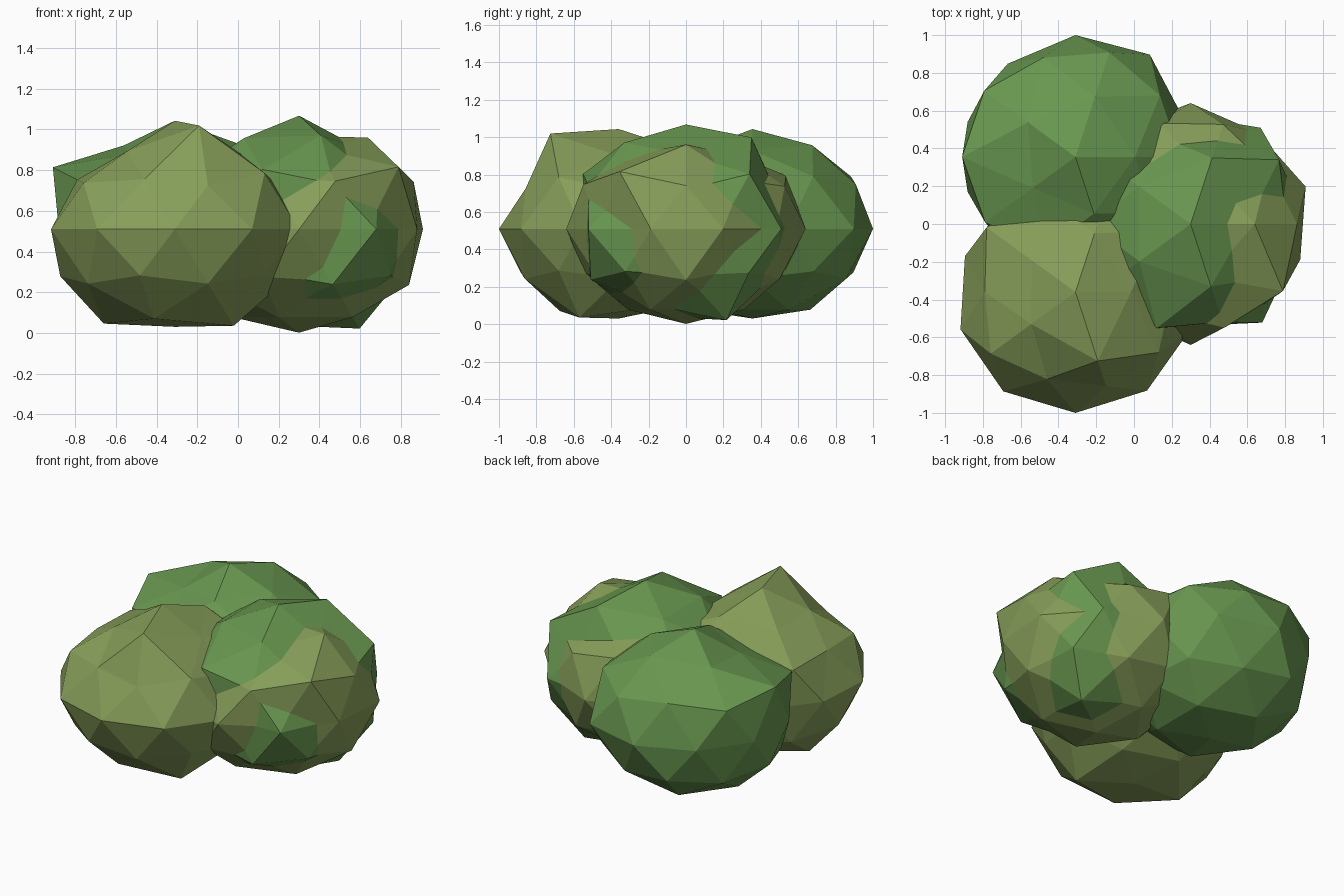
import bpy, bmesh, math

# ring of the icosphere, keyed by unit height: (name, first azimuth, step)
RINGS = {1.0: ("top", 0, 360), 0.851: ("cap", 0, 72), 0.526: ("shoulder", 36, 72),
         0.447: ("upper", 0, 72), 0.0: ("middle", 18, 36), -0.447: ("lower", 36, 72),
         -0.526: ("haunch", 0, 72), -0.851: ("base", 36, 72), -1.0: ("bottom", 0, 360)}


def material(name, rgb):
    m = bpy.data.materials.new(name)
    m.diffuse_color = (*rgb, 1)
    return m


def clump(name, x, y, mat, **radii):
    """Faceted leaf ball: icosphere whose rings get uneven radii, squashed in z."""
    bm = bmesh.new()
    bmesh.ops.create_icosphere(bm, subdivisions=2, radius=1)
    for v in bm.verts:
        d = v.co.normalized()
        ring, first, step = RINGS[min(RINGS, key=lambda h: abs(h - d.z))]
        az = math.degrees(math.atan2(d.y, d.x))
        r = radii.get(ring, 0.62)
        if isinstance(r, list):
            r = r[round((az - first) / step) % len(r)]
        v.co = (x + d.x * r, y + d.y * r, 0.51 + d.z * r * 0.82)
    me = bpy.data.meshes.new(name)
    bm.to_mesh(me)
    bm.free()
    me.materials.append(mat)
    bpy.context.collection.objects.link(bpy.data.objects.new(name, me))


green = material("leaf_green", (0.14, 0.31, 0.08))
olive = material("leaf_olive", (0.24, 0.34, 0.10))

# back left clump
clump("back_clump", -0.31, 0.355, green, top=0.65, bottom=0.585,
      cap=[0.60, 0.64, 0.59, 0.53, 0.60],
      shoulder=[0.65, 0.65, 0.705, 0.60, 0.60],
      upper=[0.62, 0.65, 0.667, 0.66, 0.60],
      middle=[0.61, 0.67, 0.645, 0.61, 0.60, 0.60, 0.61, 0.60, 0.60, 0.60],
      lower=[0.62, 0.635, 0.62, 0.60, 0.60])

# front left clump
clump("front_clump", -0.31, -0.36, olive, top=0.65, bottom=0.585,
      cap=[0.56, 0.62, 0.54, 0.55, 0.73],
      shoulder=[0.65, 0.62, 0.564, 0.57, 0.64],
      upper=[0.57, 0.62, 0.65, 0.62, 0.585],
      middle=[0.60, 0.60, 0.60, 0.60, 0.615, 0.64, 0.65, 0.64, 0.645, 0.64],
      lower=[0.61, 0.61, 0.63, 0.62, 0.61],
      base=[0.60, 0.60, 0.665, 0.63, 0.68])

# right side: two interleaved clumps sharing one centre
clump("right_outer_clump", 0.30, 0.0, olive, top=0.56, bottom=0.62,
      cap=[0.645, 0.56, 0.57, 0.57, 0.57],
      shoulder=[0.60, 0.66, 0.57, 0.58, 0.71],
      upper=[0.63, 0.62, 0.58, 0.58, 0.645],
      middle=[0.64, 0.60, 0.64, 0.62, 0.60, 0.60, 0.60, 0.64, 0.57, 0.61],
      lower=[0.58, 0.62, 0.60, 0.64, 0.60],
      haunch=[0.635, 0.62, 0.62, 0.62, 0.59],
      base=[0.60, 0.62, 0.62, 0.62, 0.62])
clump("right_inner_clump", 0.30, 0.0, green, top=0.68, bottom=0.58,
      cap=[0.57, 0.70, 0.64, 0.64, 0.66],
      shoulder=[0.68, 0.57, 0.63, 0.68, 0.57],
      upper=[0.57, 0.56, 0.63, 0.62, 0.61],
      middle=[0.57, 0.63, 0.57, 0.57, 0.60, 0.60, 0.56, 0.54, 0.645, 0.57],
      lower=[0.64, 0.58, 0.58, 0.58, 0.62],
      haunch=[0.58, 0.58, 0.58, 0.58, 0.63],
      base=[0.70, 0.58, 0.58, 0.58, 0.58])
